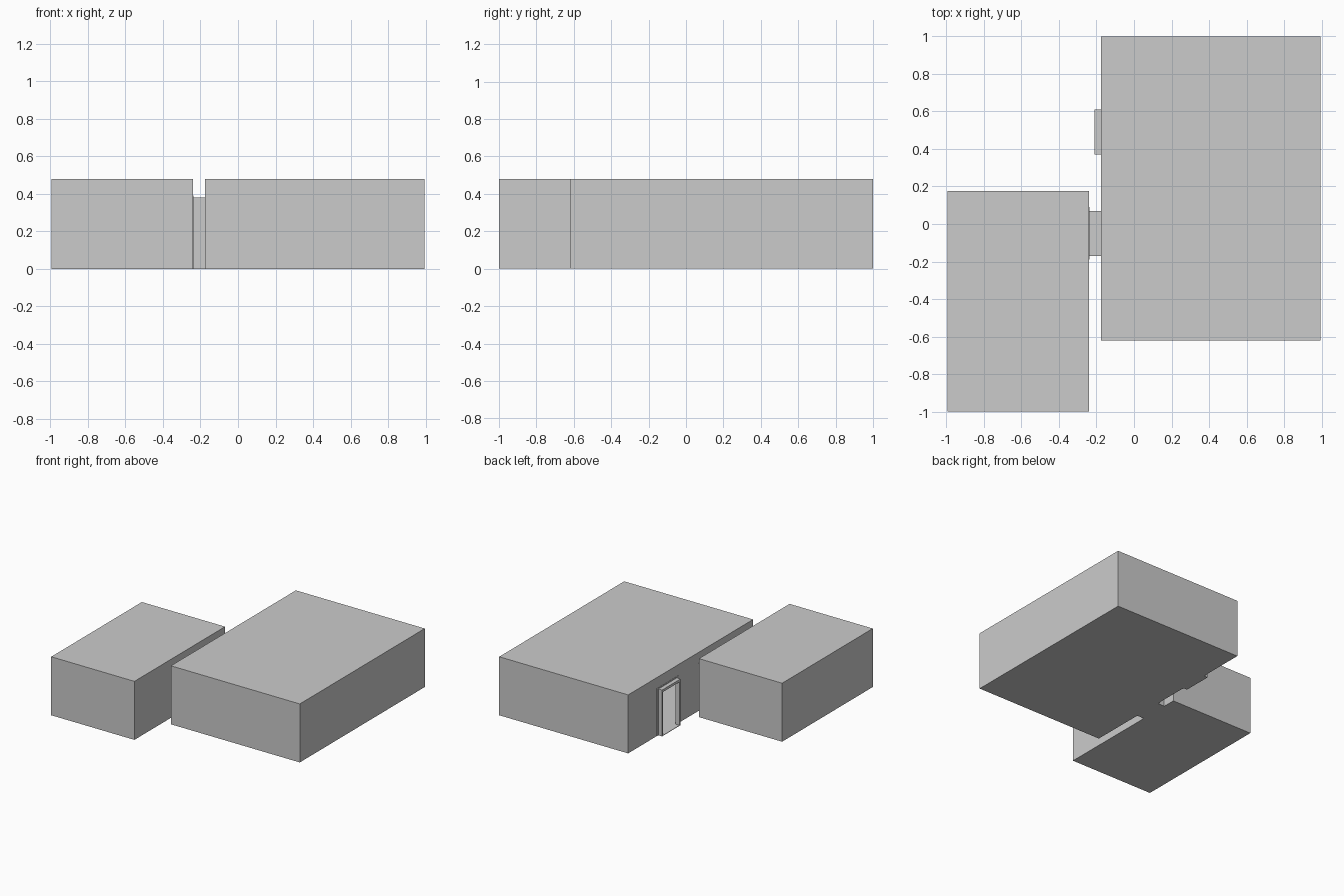
import bpy, bmesh
from mathutils import Matrix, Vector

if "Cube" in bpy.data.objects:
    bpy.data.objects.remove(bpy.data.objects["Cube"])

T = 0.004          # thin wall thickness
H = 0.48           # room height


def box(name, x, y, z):
    """Box object from (min, max) ranges."""
    size = Vector((x[1] - x[0], y[1] - y[0], z[1] - z[0]))
    mid = Vector((sum(x) / 2, sum(y) / 2, sum(z) / 2))
    bm = bmesh.new()
    bmesh.ops.create_cube(bm, size=1, matrix=Matrix.Translation(mid) @ Matrix.Diagonal((*size, 1)))
    me = bpy.data.meshes.new(name)
    bm.to_mesh(me)
    bm.free()
    ob = bpy.data.objects.new(name, me)
    bpy.context.collection.objects.link(ob)
    return ob


def cut(ob, cutter):
    cutter.hide_render = True
    cutter.hide_set(True)
    mod = ob.modifiers.new("cut", 'BOOLEAN')
    mod.operation = 'DIFFERENCE'
    mod.solver = 'EXACT'
    mod.object = cutter


def room(name, x, y):
    """Hollow closed room."""
    ob = box(name, x, y, (0, H))
    cut(ob, box(name + "_hollow", (x[0] + T, x[1] - T), (y[0] + T, y[1] - T), (T, H - T)))
    return ob


def tunnel(name, x, y):
    """Doorway sleeve: floor, two jambs and a lintel."""
    w = 0.013
    box(name + "_floor", x, y, (0, T))
    box(name + "_jamb_front", x, (y[0], y[0] + w), (T, 0.36))
    box(name + "_jamb_back", x, (y[1] - w, y[1]), (T, 0.36))
    box(name + "_lintel", x, y, (0.36, 0.38))


def trim(name, x, y):
    """Thin flat surround on the wall around a doorway."""
    d, w = 0.002, 0.02
    xs = (x - d, x + d)
    box(name + "_front", xs, (y[0] - w, y[0]), (0, 0.38))
    box(name + "_back", xs, (y[1], y[1] + w), (0, 0.38))
    box(name + "_top", xs, (y[0] - w, y[1] + w), (0.38, 0.39))


passage_y = (-0.17, 0.07)
door_y = (0.37, 0.61)

# rooms
small = room("small_room", (-0.995, -0.24), (-1, 0.175))
large = room("large_room", (-0.175, 0.995), (-0.62, 1))

# doorway openings
for label, y in (("passage", passage_y), ("door", door_y)):
    hole = box(label + "_opening", (-0.26, -0.15), (y[0] + 0.013, y[1] - 0.013), (T, 0.36))
    cut(large, hole)
    if label == "passage":
        cut(small, hole)

# connecting passage and outer door sleeve
tunnel("passage", (-0.24, -0.175), passage_y)
tunnel("door", (-0.21, -0.175), door_y)

# wall surrounds
trim("small_room_trim", -0.24, passage_y)
trim("large_room_trim", -0.175, passage_y)
trim("door_trim", -0.175, door_y)
